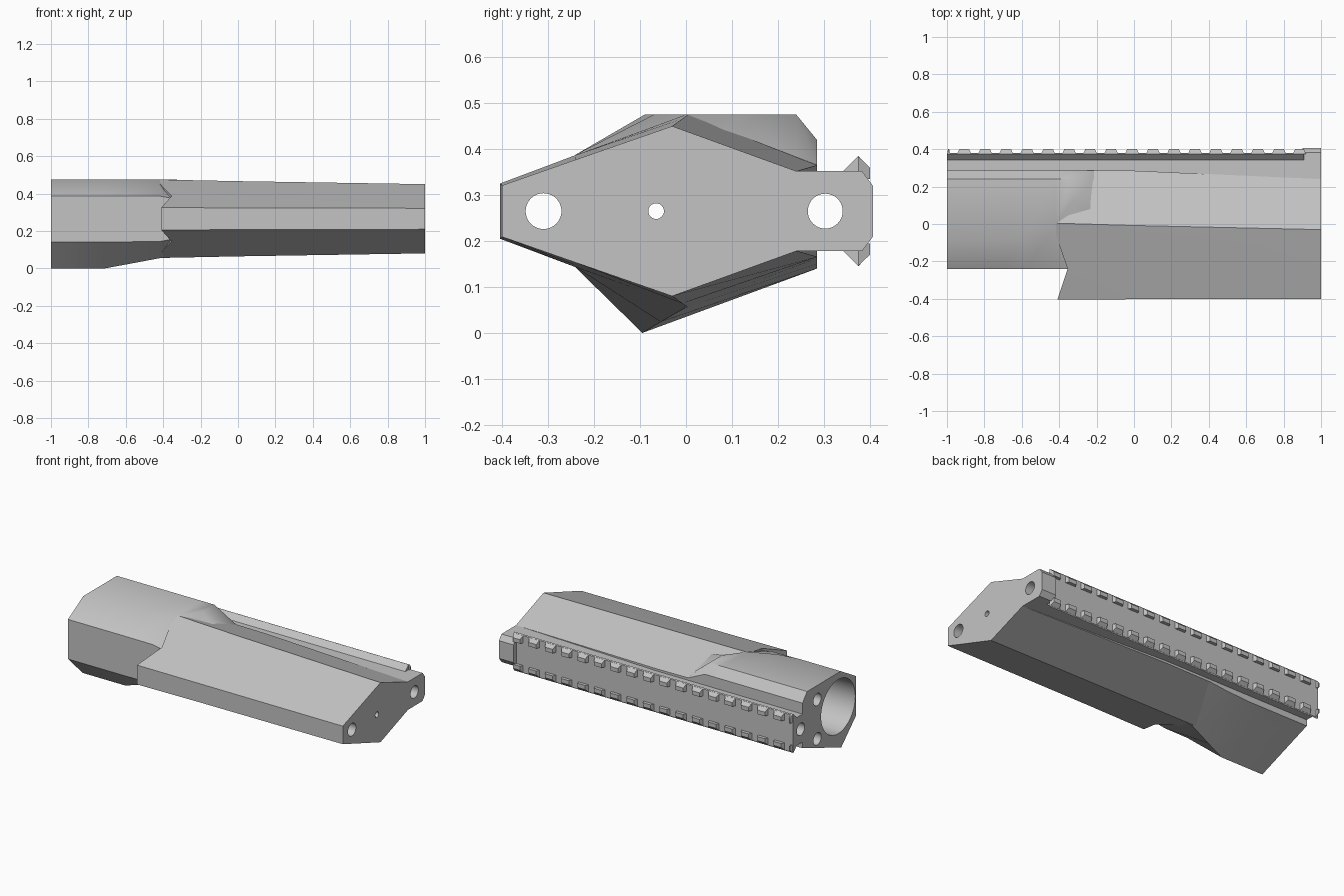
import bpy, bmesh, math
from mathutils import Matrix

cube = bpy.data.objects.get("Cube")
if cube:
    bpy.data.objects.remove(cube, do_unlink=True)

MID = 0.265  # height of the horizontal symmetry plane

grey = bpy.data.materials.new("satin_grey")
grey.use_nodes = True
grey.diffuse_color = (0.55, 0.55, 0.55, 1)
grey.node_tree.nodes["Principled BSDF"].inputs["Base Color"].default_value = (0.55, 0.55, 0.55, 1)


def finish(bm, name):
    bmesh.ops.recalc_face_normals(bm, faces=bm.faces[:])
    mesh = bpy.data.meshes.new(name)
    bm.to_mesh(mesh)
    bm.free()
    mesh.materials.append(grey)
    ob = bpy.data.objects.new(name, mesh)
    bpy.context.collection.objects.link(ob)
    return ob


def mirrored(points):
    return [(x, y, 2 * MID - z) for x, y, z in points]


def loft(name, sections):
    """Skin a row of sections, each an upper and a lower chain of points."""
    bm = bmesh.new()
    rings = []
    for upper, lower in sections:
        rings.append([bm.verts.new(p) for p in upper + lower[::-1]])
    n = len(rings[0])
    for a, b in zip(rings, rings[1:]):
        for i in range(n):
            j = (i + 1) % n
            bm.faces.new((a[i], a[j], b[j], b[i]))
    for ring in (rings[0], rings[-1]):
        for i in range(n // 2 - 1):
            bm.faces.new((ring[i], ring[i + 1], ring[n - 2 - i], ring[n - 1 - i]))
    return finish(bm, name)


def prism(bm, outline, x0, x1, taper=0.0):
    """Extrude a (y, z) outline along x; taper narrows it toward +y."""
    y0 = min(y for y, z in outline)
    span = max(y for y, z in outline) - y0
    ends = []
    for x, s in ((x0, 1), (x1, -1)):
        ends.append([bm.verts.new((x + s * taper * (y - y0) / span, y, z)) for y, z in outline])
    n = len(outline)
    for ring in ends:
        bm.faces.new(ring)
    for i in range(n):
        j = (i + 1) % n
        bm.faces.new((ends[0][i], ends[0][j], ends[1][j], ends[1][i]))


def symmetric(upper):
    return upper + [(y, 2 * MID - z) for y, z in reversed(upper)]


# Front shell: faceted wedge with a swept-back end
front_sections = []
for upper in (
    [(-0.41, -0.405, 0.325), (-0.355, -0.24, 0.387), (-0.44, 0.005, 0.475), (-0.3, 0.285, 0.368)],
    [(0, -0.402, 0.323), (0, -0.24, 0.383), (0, -0.008, 0.466), (0, 0.285, 0.365)],
    [(1, -0.4, 0.321), (1, -0.24, 0.377), (1, -0.03, 0.45), (1, 0.24, 0.352)],
):
    front_sections.append((upper, mirrored(upper)))
front_shell = loft("front_shell", front_sections)


# Rear shell: taller housing that tapers into the front shell
def rear_section(x, edge, ridge, shoulder, corner, keel, foot=(0.285, 0.14)):
    low_mid = tuple((a + b) / 2 for a, b in zip(keel, foot))
    upper = [(x, -0.24, edge), (x, *ridge), (x, *shoulder), (x, *corner)]
    lower = [(x, -0.24, 2 * MID - edge), (x, *keel), (x, *low_mid), (x, *foot)]
    return upper, lower


top, corner = (0.24, 0.475), (0.285, 0.42)
rear_shell = loft("rear_shell", [
    rear_section(-1, 0.388, (-0.09, 0.475), top, corner, (-0.095, 0)),
    rear_section(-0.71, 0.388, (-0.09, 0.475), top, corner, (-0.095, 0)),
    rear_section(-0.58, 0.388, (-0.07, 0.475), top, corner, (-0.055, 0.024)),
    rear_section(-0.42, 0.387, (0, 0.475), top, corner, (-0.003, 0.054), (0.285, 0.15)),
    rear_section(-0.33, 0.37, (0.12, 0.475), top, corner, (0, 0.065), (0.285, 0.16)),
    rear_section(-0.21, 0.36, (0.07, 0.435), (0.24, 0.38), (0.285, 0.365), (0, 0.08), (0.285, 0.17)),
])

# Accessory rail: dovetail bar
bm = bmesh.new()
prism(bm, symmetric([(0.22, 0.352), (0.342, 0.352), (0.375, 0.385), (0.38, 0.38)]), -1, 0.91)
rail_bar = finish(bm, "rail_bar")

# Solid block closing the rail
bm = bmesh.new()
prism(bm, symmetric([(0.22, 0.352), (0.383, 0.352), (0.407, 0.32)]), 0.9, 1)
rail_end = finish(bm, "rail_end_block")

# Rail teeth: one tapered lug per edge at a regular pitch
bm = bmesh.new()
lug = [(0.374, 0.385), (0.4, 0.36), (0.4, 0.335), (0.374, 0.335)]
for k in range(18):
    x = -1.02 + k * 0.1122
    for row in (lug, [(y, 2 * MID - z) for y, z in lug]):
        prism(bm, row, max(x - 0.038, -1), min(x + 0.038, 0.92), 0.012)
rail_teeth = finish(bm, "rail_teeth")


# Bores and screw holes
def cutter(y, z, radius, x0, x1):
    bm = bmesh.new()
    bmesh.ops.create_cone(
        bm, cap_ends=True, segments=40, radius1=radius, radius2=radius, depth=x1 - x0,
        matrix=Matrix.Translation(((x0 + x1) / 2, y, z)) @ Matrix.Rotation(math.pi / 2, 4, "Y"))
    ob = finish(bm, "hole_cutter")
    ob.hide_render = True
    return ob


cutters = [
    cutter(-0.065, MID, 0.168, -1.1, -0.45),
    cutter(-0.065, MID, 0.017, -0.6, 1.1),
    cutter(-0.31, MID, 0.039, -0.7, 1.1),
    cutter(0.303, MID, 0.038, -1.1, 1.1),
    cutter(0.14, MID + 0.122, 0.038, -1.1, -0.7),
    cutter(0.14, MID - 0.122, 0.038, -1.1, -0.7),
]


def select(ob):
    bpy.ops.object.select_all(action="DESELECT")
    ob.select_set(True)
    bpy.context.view_layer.objects.active = ob


for ob in (front_shell, rear_shell, rail_bar, rail_end):
    select(ob)
    for c in cutters:
        mod = ob.modifiers.new("hole", "BOOLEAN")
        mod.operation = "DIFFERENCE"
        mod.solver = "EXACT"
        mod.object = c
        bpy.ops.object.modifier_apply(modifier=mod.name)
    bpy.ops.object.shade_smooth_by_angle(angle=math.radians(35))

for c in cutters:
    bpy.data.objects.remove(c, do_unlink=True)
